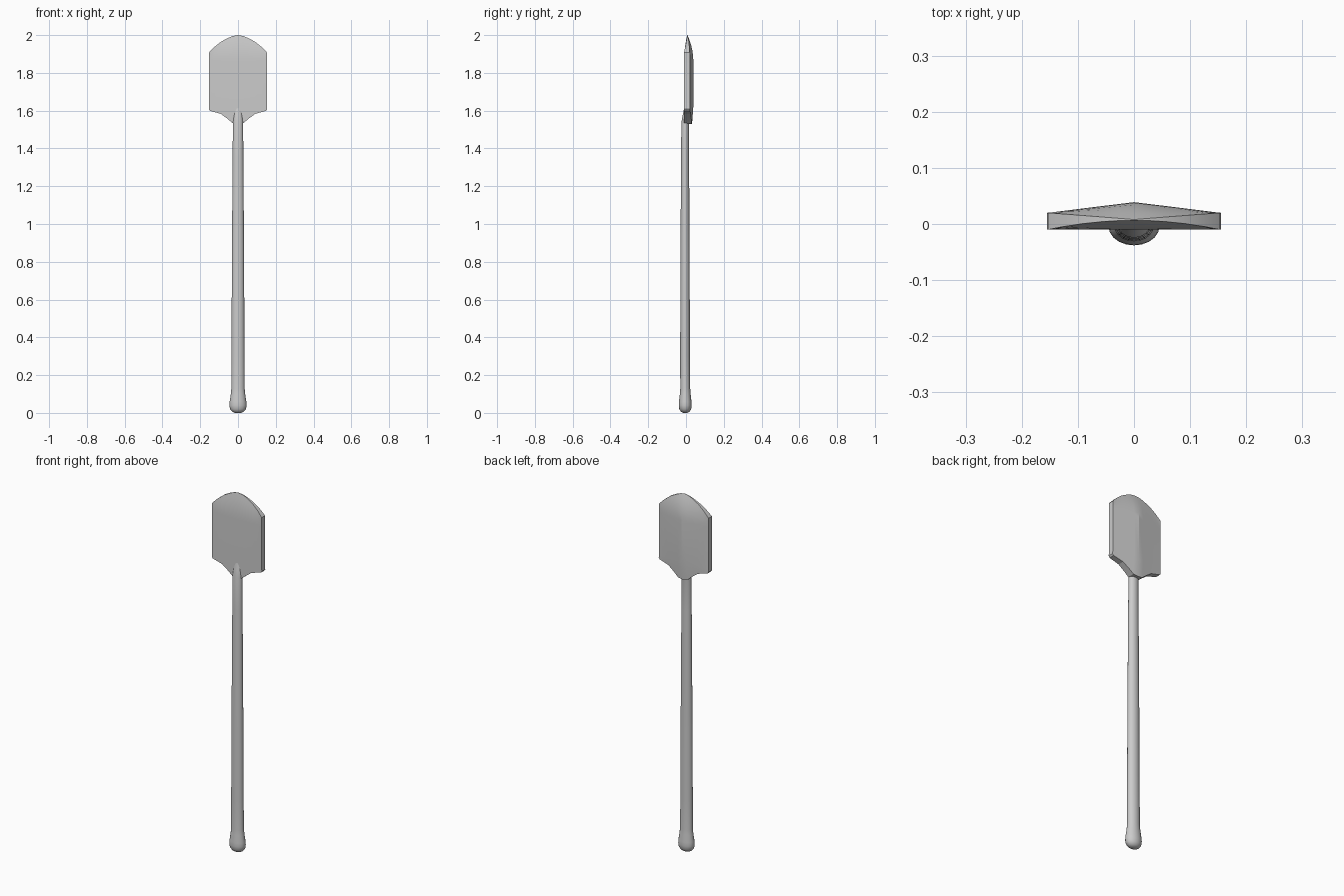
import bpy, bmesh, math

if "Cube" in bpy.data.objects:
    bpy.data.objects.remove(bpy.data.objects["Cube"])


def finish(name, bm, angle):
    bmesh.ops.recalc_face_normals(bm, faces=bm.faces[:])
    mesh = bpy.data.meshes.new(name)
    bm.to_mesh(mesh)
    bm.free()
    obj = bpy.data.objects.new(name, mesh)
    bpy.context.collection.objects.link(obj)
    bpy.ops.object.select_all(action='DESELECT')
    obj.select_set(True)
    bpy.context.view_layer.objects.active = obj
    bpy.ops.object.shade_smooth_by_angle(angle=math.radians(angle))
    return obj


def grid_faces(bm, rows, closed=False):
    for a, b in zip(rows, rows[1:]):
        n = len(a)
        for i in range(n if closed else n - 1):
            j = (i + 1) % n
            bm.faces.new((a[i], a[j], b[j], b[i]))


# Handle: oval shaft with a swollen rounded pommel; (z, x radius, centre y)
profile = [(0, .016, -.004), (.007, .031, -.004), (.02, .042, -.004),
           (.04, .0455, -.004), (.06, .044, -.004), (.10, .038, -.004),
           (.13, .035, -.004), (.30, .0345, -.005), (.85, .032, -.005),
           (1.35, .0285, -.005), (1.54, .027, -.004), (1.58, .026, .003),
           (1.615, .024, .008)]
bm = bmesh.new()
rings = []
for z, r, cy in profile:
    rings.append([bm.verts.new((r * math.cos(k * math.tau / 20),
                                cy + .75 * r * math.sin(k * math.tau / 20), z))
                  for k in range(20)])
grid_faces(bm, rings, True)
bm.faces.new(rings[0])
bm.faces.new(rings[-1])
finish("handle", bm, 40)

# Blade: flat front, ridged back, thinning to a curved tip
# half outline columns: x, bottom z, top z
half = [(0, 1.53, 2.0), (.028, 1.534, 1.995), (.055, 1.557, 1.984),
        (.09, 1.583, 1.965), (.125, 1.593, 1.937), (.147, 1.599, 1.915),
        (.153, 1.608, 1.908)]
cols = [(-x, b, t) for x, b, t in half[:0:-1]] + half
W, SHOULDER, STEPS = .153, 1.86, 5

bm = bmesh.new()
front, back = [], []
for row in range(-2, STEPS + 1):
    f, g = [], []
    for x, bottom, top in cols:
        u = abs(x) / W
        y_front, y_back = -.01, .039 - .019 * u
        x_flare = x
        if row == -2:
            z = bottom
            x_flare = x * 1.012
            y_back -= .007 * (1 - u)
        elif row == -1:
            z = max(bottom + .012, 1.625)
        else:
            s = row / STEPS
            z = SHOULDER + (top - SHOULDER) * s
            y_front += s * s * .0165 * (1 - u * u)
            y_back += s * s * (.02 - .012 * (1 - u) - y_back)
        f.append(bm.verts.new((x_flare, y_front, z)))
        g.append(bm.verts.new((x_flare, y_back, z)))
    front.append(f)
    back.append(g)
grid_faces(bm, front)
grid_faces(bm, back)
# rim closing front to back
grid_faces(bm, [front[0], back[0]])
grid_faces(bm, [front[-1], back[-1]])
for side in (0, -1):
    grid_faces(bm, [[r[side] for r in front], [r[side] for r in back]])
finish("blade", bm, 13)
